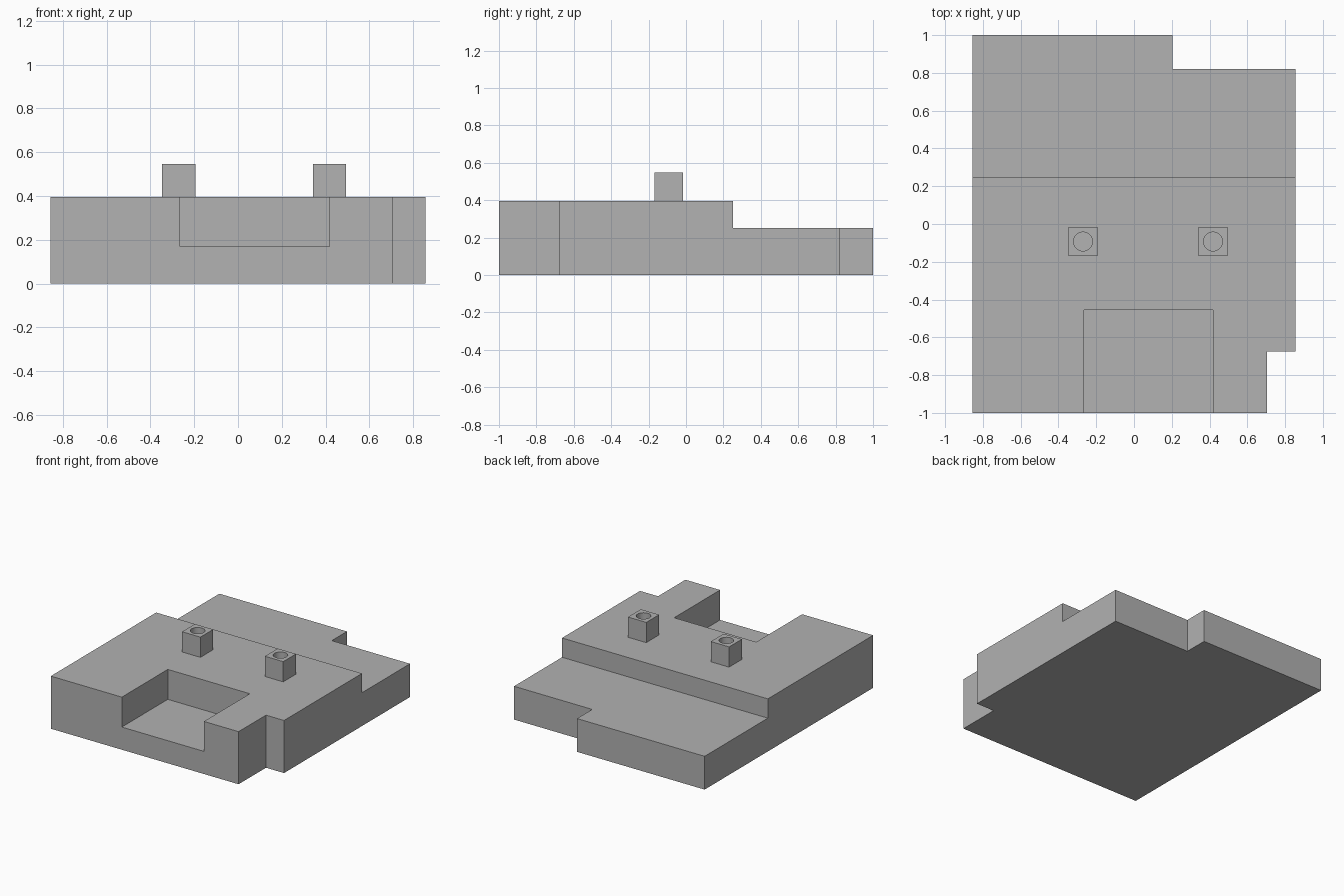
import bpy
import bmesh
from mathutils import Matrix, Vector

default = bpy.data.objects.get("Cube")
if default:
    bpy.data.objects.remove(default, do_unlink=True)

grey = bpy.data.materials.new("plain grey")
grey.use_nodes = True
colour = (0.445, 0.445, 0.445, 1)
grey.diffuse_color = colour
grey.node_tree.nodes["Principled BSDF"].inputs["Base Color"].default_value = colour


def add_object(name, bm):
    mesh = bpy.data.meshes.new(name)
    bm.to_mesh(mesh)
    bm.free()
    mesh.materials.append(grey)
    obj = bpy.data.objects.new(name, mesh)
    bpy.context.collection.objects.link(obj)
    return obj


def box(name, low, high):
    low, high = Vector(low), Vector(high)
    bm = bmesh.new()
    place = Matrix.Translation((low + high) / 2) @ Matrix.Diagonal((*(high - low), 1))
    bmesh.ops.create_cube(bm, size=1, matrix=place)
    return add_object(name, bm)


def cylinder(name, centre, radius, depth):
    bm = bmesh.new()
    bmesh.ops.create_cone(bm, cap_ends=True, segments=32, radius1=radius, radius2=radius,
                          depth=depth, matrix=Matrix.Translation(centre))
    return add_object(name, bm)


def carve(target, cutter):
    """Subtract the cutter, bake the result and discard the cutter."""
    cutter.hide_render = True
    mod = target.modifiers.new("cut", "BOOLEAN")
    mod.operation = "DIFFERENCE"
    mod.solver = "EXACT"
    mod.object = cutter
    graph = bpy.context.evaluated_depsgraph_get()
    mesh = bpy.data.meshes.new_from_object(target.evaluated_get(graph))
    target.modifiers.clear()
    target.data = mesh
    bpy.data.objects.remove(cutter, do_unlink=True)


# Main block with lowered rear deck, corner notches and front pocket
W, L, H = 0.855, 1.0, 0.395
body = box("body_block", (-W, -L, 0), (W, L, H))
cuts = {
    "rear_step": ((-1, 0.25, 0.25), (1, 1.1, 1)),
    "rear_notch": ((0.205, 0.82, -1), (1, 1.1, 1)),
    "front_notch": ((0.705, -1.1, -1), (1, -0.675, 1)),
    "front_pocket": ((-0.265, -1.1, 0.17), (0.417, -0.455, 1)),
}
for name, (low, high) in cuts.items():
    carve(body, box(name, low, high))

# Two square posts with round bores, open where they stand on the block
for name, x in (("right_post", -0.27), ("left_post", 0.418)):
    y, half, top = -0.093, 0.076, 0.547
    post = box(name, (x - half, y - half, H), (x + half, y + half, top))
    carve(post, cylinder("bore", (x, y, H), 0.05, 1))
    bm = bmesh.new()
    bm.from_mesh(post.data)
    base = [f for f in bm.faces if f.normal.z < -0.9]
    bmesh.ops.delete(bm, geom=base, context="FACES")
    bm.to_mesh(post.data)
    bm.free()
    # Round the bore, keep the square edges sharp
    bpy.ops.object.select_all(action="DESELECT")
    post.select_set(True)
    bpy.context.view_layer.objects.active = post
    bpy.ops.object.shade_smooth_by_angle()
